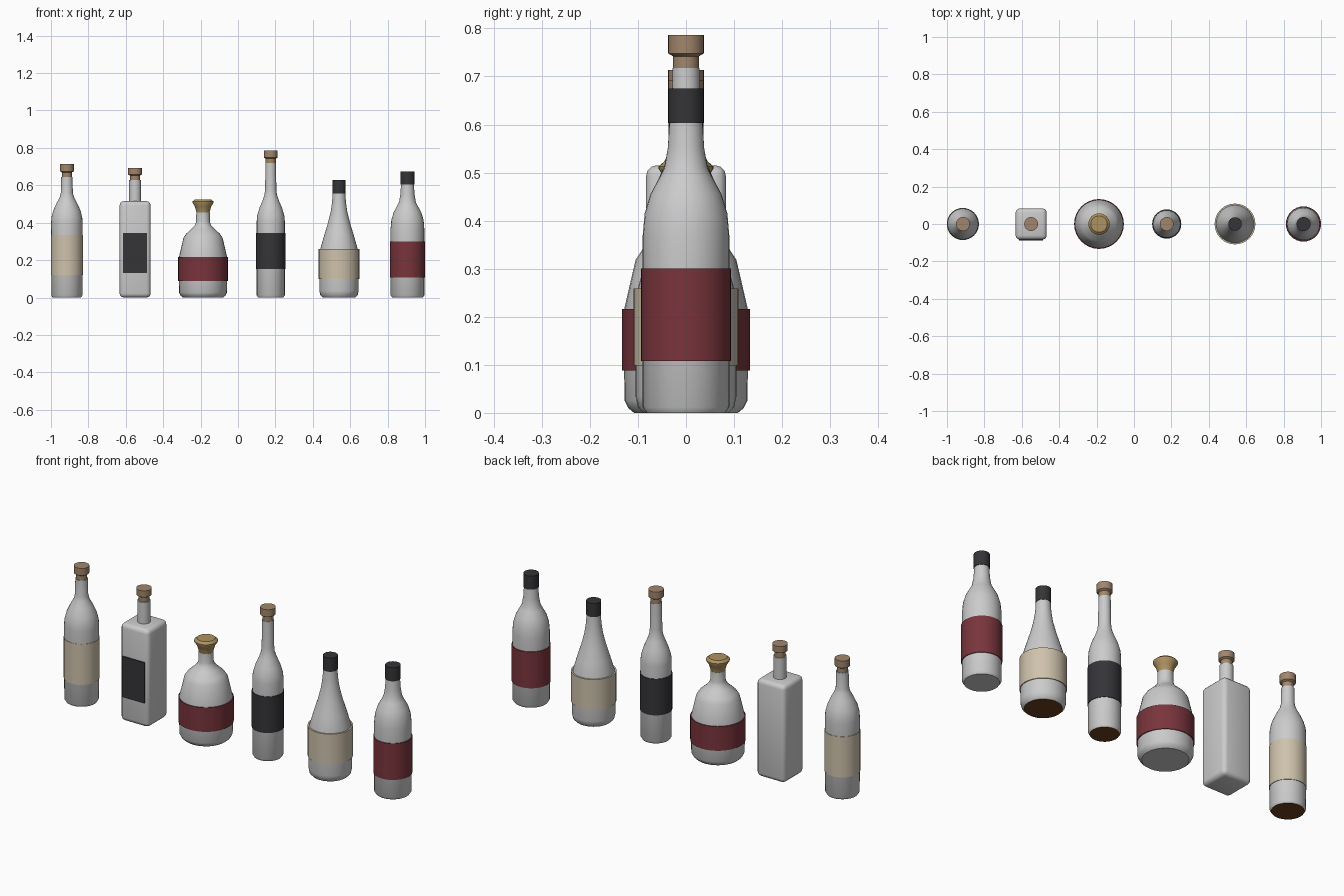
import bpy, bmesh, math

if "Cube" in bpy.data.objects:
    bpy.data.objects.remove(bpy.data.objects["Cube"])

SEG = 32

def material(name, rgb):
    m = bpy.data.materials.new(name)
    m.diffuse_color = (*rgb, 1)
    m.use_nodes = True
    m.node_tree.nodes["Principled BSDF"].inputs["Base Color"].default_value = m.diffuse_color
    return m

CREAM = material("cream_paper", (0.62, 0.54, 0.41))
BLACK = material("black_paper", (0.035, 0.035, 0.04))
RED = material("red_paper", (0.19, 0.035, 0.045))
CORK = material("cork", (0.36, 0.24, 0.15))
GOLD = material("gold", (0.42, 0.29, 0.12))
LIQUID = material("amber_liquid", (0.14, 0.05, 0.012))

def finish(name, bm, mat, x):
    bmesh.ops.recalc_face_normals(bm, faces=bm.faces)
    me = bpy.data.meshes.new(name)
    bm.to_mesh(me)
    bm.free()
    ob = bpy.data.objects.new(name, me)
    ob.location.x = x
    bpy.context.collection.objects.link(ob)
    if mat:
        me.materials.append(mat)
    bpy.ops.object.select_all(action='DESELECT')
    ob.select_set(True)
    bpy.context.view_layer.objects.active = ob
    bpy.ops.object.shade_smooth_by_angle(angle=math.radians(35))
    return ob

def lathe(name, profile, x, mat=None, closed=False, cap_bottom=True):
    """Spin (radius, z) points round z; closed makes a ring, otherwise ends are capped."""
    bm = bmesh.new()
    rings = [[bm.verts.new((r * math.cos(2 * math.pi * i / SEG),
                            r * math.sin(2 * math.pi * i / SEG), z))
              for i in range(SEG)] for r, z in profile]
    pairs = list(zip(rings, rings[1:]))
    if closed:
        pairs.append((rings[-1], rings[0]))
    for a, b in pairs:
        for i in range(SEG):
            j = (i + 1) % SEG
            bm.faces.new((a[i], a[j], b[j], b[i]))
    if not closed:
        if cap_bottom:
            bm.faces.new(rings[0])
        bm.faces.new(rings[-1])
    return finish(name, bm, mat, x)

def box(name, size, centre, x, mat=None, bevel=0):
    bm = bmesh.new()
    bmesh.ops.create_cube(bm, size=1)
    for v in bm.verts:
        v.co = [c * s + o for c, s, o in zip(v.co, size, centre)]
    if bevel:
        bmesh.ops.bevel(bm, geom=bm.edges[:], offset=bevel, segments=3,
                        profile=0.5, affect='EDGES')
    return finish(name, bm, mat, x)

def cork(name, x, z, top):
    lathe(name, [(0.027, z - 0.01), (0.027, z + 0.024), (0.037, z + 0.03),
                 (0.037, top)], x, CORK)

def bottle(name, x, profile, label, label_mat, open_base):
    lathe(name + "_glass", profile, x, cap_bottom=not open_base)
    r, z0, z1 = label
    lathe(name + "_label", [(r - 0.008, z0), (r, z0), (r, z1), (r - 0.008, z1)],
          x, label_mat, closed=True)
    # liquid whose underside shows through the base
    if open_base:
        base = profile[0][0]
        lathe(name + "_liquid", [(base, 0), (base, 0.05), (base, z1)], x, LIQUID)

# tall bottle with cream label
bottle("tall_bottle", -0.915,
       [(0.076, 0), (0.083, 0.012), (0.084, 0.40), (0.082, 0.43), (0.073, 0.465),
        (0.055, 0.505), (0.038, 0.537), (0.032, 0.56), (0.030, 0.645)],
       (0.086, 0.12, 0.335), CREAM, True)
cork("tall_bottle_cork", -0.915, 0.645, 0.713)

# square bottle with a front label
box("square_bottle_glass", (0.166, 0.166, 0.515), (0, 0, 0.2575), -0.55, bevel=0.022)
lathe("square_bottle_neck", [(0.032, 0.50), (0.032, 0.628)], -0.55)
box("square_bottle_label", (0.128, 0.008, 0.215), (0, -0.085, 0.238), -0.55, BLACK)
cork("square_bottle_cork", -0.55, 0.628, 0.692)

# squat round bottle with flared gold stopper
bottle("squat_bottle", -0.187,
       [(0.108, 0), (0.120, 0.010), (0.128, 0.026), (0.130, 0.21), (0.105, 0.318),
        (0.090, 0.341), (0.060, 0.368), (0.042, 0.388), (0.037, 0.405), (0.036, 0.455)],
       (0.133, 0.088, 0.216), RED, False)
lathe("squat_bottle_stopper", [(0.034, 0.445), (0.036, 0.46), (0.044, 0.487),
                               (0.057, 0.508), (0.057, 0.513), (0.044, 0.524)],
      -0.187, GOLD)

# slim bottle with black label
bottle("slim_bottle", 0.175,
       [(0.068, 0), (0.075, 0.012), (0.075, 0.41), (0.072, 0.44), (0.060, 0.48),
        (0.043, 0.52), (0.033, 0.55), (0.030, 0.58), (0.028, 0.718)],
       (0.078, 0.153, 0.345), BLACK, True)
cork("slim_bottle_cork", 0.175, 0.718, 0.786)

# sloping bottle with cream label and black cap
bottle("sloping_bottle", 0.54,
       [(0.088, 0), (0.100, 0.012), (0.105, 0.035), (0.105, 0.20), (0.100, 0.26),
        (0.080, 0.33), (0.060, 0.395), (0.045, 0.455), (0.037, 0.51), (0.034, 0.56)],
       (0.109, 0.099, 0.259), CREAM, True)
lathe("sloping_bottle_cap", [(0.036, 0.555), (0.036, 0.628)], 0.54, BLACK)

# wine bottle with red label and black cap
bottle("wine_bottle", 0.906,
       [(0.082, 0), (0.090, 0.012), (0.090, 0.37), (0.086, 0.415), (0.074, 0.455),
        (0.055, 0.49), (0.045, 0.51), (0.038, 0.55), (0.034, 0.61)],
       (0.094, 0.108, 0.30), RED, False)
lathe("wine_bottle_cap", [(0.037, 0.603), (0.037, 0.675)], 0.906, BLACK)
